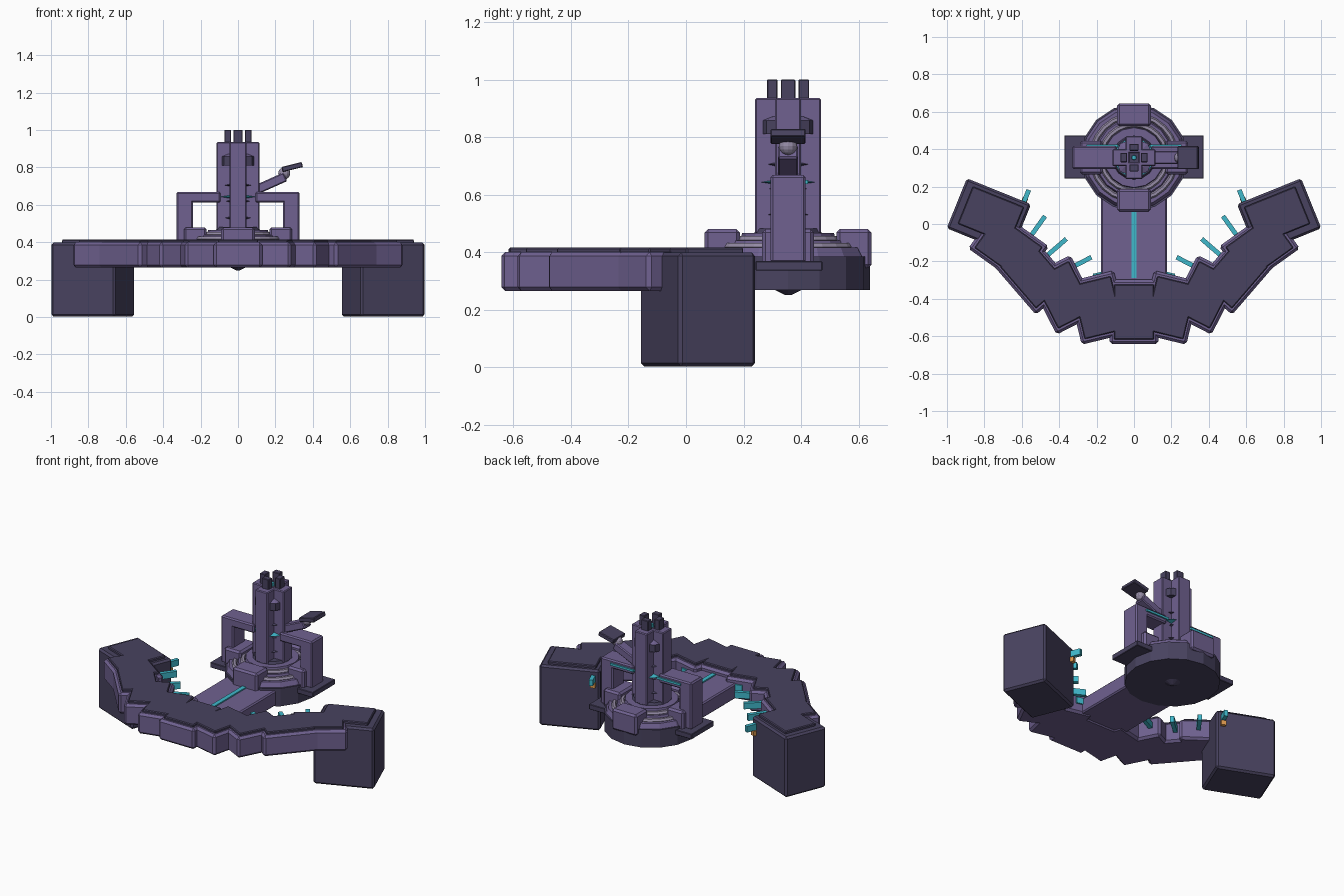
import bpy, math
from mathutils import Vector, Matrix

if "Cube" in bpy.data.objects:
    bpy.data.objects.remove(bpy.data.objects["Cube"])


def material(name, rgb):
    m = bpy.data.materials.new(name)
    m.diffuse_color = (*rgb, 1)
    m.use_nodes = True
    m.node_tree.nodes["Principled BSDF"].inputs["Base Color"].default_value = m.diffuse_color
    return m


PURPLE = material("purple", (0.16, 0.12, 0.28))
DARK = material("dark", (0.065, 0.055, 0.115))
LILAC = material("lilac", (0.30, 0.26, 0.38))
TEAL = material("teal", (0.05, 0.48, 0.60))
ORANGE = material("orange", (0.75, 0.33, 0.08))
CY = 0.355  # y of the tower axis


def finish(name, mat, bevel=0):
    o = bpy.context.object
    o.name = name
    o.data.materials.append(mat)
    if bevel:
        b = o.modifiers.new("bevel", "BEVEL")
        b.width, b.segments = bevel, 1
    return o


def box(name, loc, size, mat, rot=(0, 0, 0), bevel=0.008):
    bpy.ops.mesh.primitive_cube_add(size=1, location=loc, rotation=rot)
    o = bpy.context.object
    o.data.transform(Matrix.Diagonal((*size, 1)))
    return finish(name, mat, bevel)


def disc(name, r1, r2, z0, z1, mat, sides=16, bevel=0):
    bpy.ops.mesh.primitive_cone_add(vertices=sides, radius1=r1, radius2=r2, depth=z1 - z0,
                                    location=(0, CY, (z0 + z1) / 2))
    return finish(name, mat, bevel)


# curved desk: overlapping blocks fanned around the tower
R = 0.825
for i in range(-5, 6):
    t = math.radians(13.6 * i)
    rot = (0, 0, -t)

    def at(r, z):
        return (r * math.sin(t), CY - r * math.cos(t), z)

    if abs(i) == 5:
        box("desk_pedestal", at(0.837, 0.20), (0.288, 0.37, 0.396), DARK, rot, 0.012)
        box("orange_light", at(0.635, 0.305), (0.05, 0.03, 0.03), ORANGE, rot, 0)
    else:
        box("desk_block", at(R, 0.332), (0.26, 0.345, 0.136), PURPLE, rot, 0.014)
    box("desk_top_panel", at(R, 0.402), (0.215, 0.295, 0.026), DARK, rot, 0.005)
    if i:
        box("teal_light", at(0.635, 0.345), (0.14, 0.025, 0.04), TEAL, rot, 0)

# walkway from desk to tower
box("walkway", (0, -0.03, 0.32), (0.355, 0.56, 0.10), PURPLE)
box("walkway_strip", (0, -0.10, 0.372), (0.028, 0.38, 0.012), TEAL, bevel=0)

# round stepped base
disc("base_disc", 0.285, 0.285, 0.268, 0.385, DARK)
disc("base_tip", 0.01, 0.05, 0.25, 0.27, DARK, 12)
disc("base_step_1", 0.275, 0.26, 0.385, 0.415, PURPLE)
disc("base_step_2", 0.215, 0.205, 0.41, 0.44, PURPLE)
disc("base_step_3", 0.165, 0.16, 0.44, 0.466, PURPLE)
disc("base_step_4", 0.12, 0.11, 0.46, 0.482, DARK)
for r, z in ((0.225, 0.418), (0.175, 0.442)):
    bpy.ops.mesh.primitive_torus_add(major_segments=24, minor_segments=6, major_radius=r,
                                     minor_radius=0.015, location=(0, CY, z))
    finish("base_ring", LILAC)

# four-way parts: base blocks, tower fins, top prongs
for k in range(4):
    a = k * math.pi / 2
    d = Vector((math.sin(a), -math.cos(a), 0))
    c = Vector((0, CY, 0))
    box("base_block", c + d * 0.229 + Vector((0, 0, 0.412)), (0.18, 0.122, 0.136), PURPLE, (0, 0, a), 0.012)
    box("tower_fin", c + d * 0.07 + Vector((0, 0, 0.70)), (0.09, 0.09, 0.47), PURPLE, (0, 0, a), 0.005)
    box("top_prong", c + d * 0.055 + Vector((0, 0, 0.955)), (0.05, 0.037, 0.09), DARK, (0, 0, a), 0.003)

# tower core with collars and rims showing between the fins
disc("tower_core", 0.05, 0.05, 0.46, 0.93, DARK, 8)
disc("tower_collar", 0.105, 0.105, 0.81, 0.858, DARK, 8)
disc("tower_collar_cap", 0.105, 0.07, 0.858, 0.872, PURPLE, 8)
for z, r, m in ((0.53, 0.085, DARK), (0.62, 0.08, DARK), (0.705, 0.085, DARK), (0.643, 0.105, TEAL)):
    disc("rim_lower", 0.04, r, z - 0.012, z, m, 16)
    disc("rim_upper", r, 0.04, z, z + 0.012, m, 16)
disc("top_light", 0.015, 0.012, 0.92, 0.95, TEAL, 8)

# side gantries
for s in (-1, 1):
    box("side_plate", (s * 0.27, CY + 0.003, 0.352), (0.205, 0.232, 0.034), DARK, bevel=0.003)
    box("gantry_post", (s * 0.285, CY, 0.515), (0.09, 0.122, 0.305), PURPLE)
    box("gantry_beam", (s * 0.21, CY, 0.64), (0.235, 0.122, 0.056), PURPLE)
    box("gantry_strip", (s * 0.17, CY + 0.064, 0.643), (0.17, 0.012, 0.014), TEAL, bevel=0)

# control arm on the right side
box("arm", (0.175, CY, 0.715), (0.17, 0.07, 0.05), PURPLE, (0, math.radians(-24), 0), 0.006)
bpy.ops.mesh.primitive_uv_sphere_add(segments=12, ring_count=8, radius=0.032, location=(0.247, CY, 0.768))
finish("arm_joint", LILAC)
box("arm_screen", (0.29, CY, 0.802), (0.112, 0.122, 0.028), DARK, (0, math.radians(-14), 0), 0.004)
